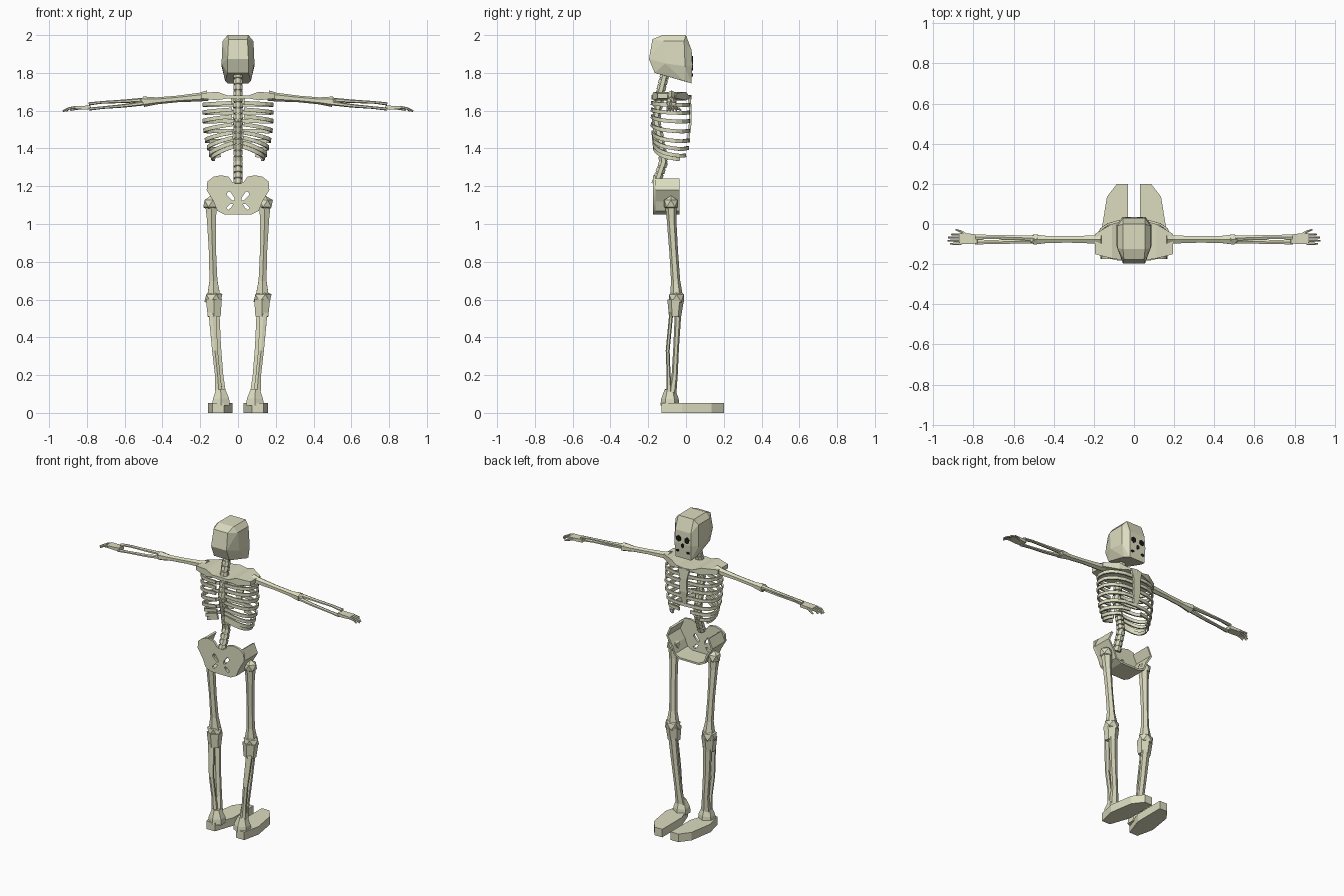
import bpy, bmesh
from math import sin, cos, pi
from mathutils import Vector, Matrix

if "Cube" in bpy.data.objects:
    bpy.data.objects.remove(bpy.data.objects["Cube"])

def material(name, rgb):
    m = bpy.data.materials.new(name)
    m.diffuse_color = (*rgb, 1)
    m.use_nodes = True
    m.node_tree.nodes["Principled BSDF"].inputs["Base Color"].default_value = m.diffuse_color
    return m

BONE = material("bone", (0.72, 0.72, 0.53))
DARK = material("socket_dark", (0.01, 0.01, 0.01))

def finish(name, bm, mat=BONE):
    bmesh.ops.recalc_face_normals(bm, faces=bm.faces)
    me = bpy.data.meshes.new(name)
    bm.to_mesh(me)
    bm.free()
    me.materials.append(mat)
    ob = bpy.data.objects.new(name, me)
    bpy.context.collection.objects.link(ob)
    return ob

def loft(bm, rings):
    rows = [[bm.verts.new(p) for p in r] for r in rings]
    n = len(rows[0])
    for a, b in zip(rows, rows[1:]):
        for k in range(n):
            bm.faces.new((a[k], a[(k + 1) % n], b[(k + 1) % n], b[k]))
    bm.faces.new(rows[0])
    bm.faces.new(rows[-1])

def tube(bm, pts, sizes, n=6, up=(0, 0, 1)):
    """n-sided bar along pts; sizes are (half width, half height)"""
    pts = [Vector(p) for p in pts]
    rings = []
    for i, p in enumerate(pts):
        t = (pts[min(i + 1, len(pts) - 1)] - pts[max(i - 1, 0)]).normalized()
        side = t.cross(Vector(up)).normalized()
        v = side.cross(t)
        w, h = sizes[min(i, len(sizes) - 1)]
        f = 1 / cos(pi / n)
        rings.append([p + side * w * f * cos(2 * pi * (k + .5) / n)
                      + v * h * f * sin(2 * pi * (k + .5) / n) for k in range(n)])
    loft(bm, rings)

def joint(name, loc, size):
    bm = bmesh.new()
    bmesh.ops.create_icosphere(bm, subdivisions=1, radius=1,
                               matrix=Matrix.Translation(loc) @ Matrix.Diagonal((*size, 1)))
    return finish(name, bm)

def prism(name, poly, z0, z1):
    bm = bmesh.new()
    loft(bm, [[(x, y, z) for x, y in poly] for z in (z0, z1)])
    return finish(name, bm)

# Skull: faceted hull, face towards +y
bm = bmesh.new()
for x, y, z in [(.055, -.125, 2), (.055, .0, 2), (.082, -.12, 1.968), (.082, -.01, 1.968),
                (.087, -.11, 1.85), (.087, -.005, 1.835), (.05, -.178, 1.978), (.055, -.196, 1.873),
                (.055, -.166, 1.80), (.055, .03, 1.92), (.058, .034, 1.84), (.055, .028, 1.745),
                (.068, -.01, 1.757)]:
    for s in (-1, 1):
        bm.verts.new((s * x, y, z))
hull = bmesh.ops.convex_hull(bm, input=bm.verts)
bmesh.ops.dissolve_limit(bm, angle_limit=0.05, verts=bm.verts, edges=bm.edges)
finish("skull", bm)

# Eye sockets, nose opening and mouth corners
bm = bmesh.new()
for x, z, w, h in [(-.03, 1.868, .016, .018), (.03, 1.868, .016, .018), (0, 1.828, .01, .014),
                   (-.038, 1.79, .01, .007), (.038, 1.79, .01, .007)]:
    tube(bm, [(x, .02, z), (x, .036, z)], [(w, h)], 6)
finish("face_openings", bm, DARK)

# Spine: stacked vertebrae on a curved core
KEYS = [(1.21, -.16), (1.33, -.118), (1.42, -.132), (1.55, -.16), (1.7, -.135), (1.84, -.1)]
def spine_y(z):
    for (a, ya), (b, yb) in zip(KEYS, KEYS[1:]):
        if z <= b:
            return ya + (yb - ya) * (z - a) / (b - a)
    return KEYS[-1][1]
bm = bmesh.new()
tube(bm, [(0, y, z) for z, y in KEYS], [(.017, .017)], 6, (0, 1, 0))
for i in range(20):
    z = 1.222 + i * .0312
    tube(bm, [(0, spine_y(z + d), z + d) for d in (-.012, .012)], [(.024, .024)], 8, (0, 1, 0))
finish("spine", bm)

# Shoulder yoke lofted from side to side
half = [(.195, -.15, -.05, 1.665, 1.692), (.11, -.172, .0, 1.655, 1.70),
        (.055, -.18, .015, 1.665, 1.68)]
cols = [(-x, *r) for x, *r in half] + [(0, -.182, .028, 1.66, 1.682)] + half[::-1]
bm = bmesh.new()
loft(bm, [[(x, yb, lo), (x, yf, lo), (x, yf, hi), (x, yb, hi)] for x, yb, yf, lo, hi in cols])
finish("shoulder_yoke", bm)

# Breastbone
bm = bmesh.new()
tube(bm, [(0, .018, 1.675), (0, .022, 1.61), (0, .022, 1.53), (0, .012, 1.45)],
     [(.04, .008), (.024, .007), (.026, .007), (.014, .006)], 4, (0, 1, 0))
finish("breastbone", bm)

# Ribs: (z at the back, half width, droop, end angle as a share of half a turn)
RIBS = [(1.642, .183, .012, 1), (1.608, .183, .02, 1), (1.572, .184, .03, 1), (1.53, .18, .04, 1),
        (1.488, .172, .05, 1), (1.462, .16, .065, .95), (1.436, .15, .075, .82), (1.415, .138, .072, .66)]
for i, (z, rx, droop, end) in enumerate(RIBS):
    bm = bmesh.new()
    ry = .1 - max(0, i - 3) * .003
    for s in (-1, 1):
        pts = []
        for k in range(10):
            a = pi * (.03 + (end - .03) * k / 9)
            c = cos(a)
            pts.append((s * rx * sin(a) ** .75, -.082 - ry * abs(c) ** .85 * (1 if c > 0 else -1),
                        z - droop * sin(min(a * .72, 2))))
        tube(bm, pts, [(.005, .010)], 4)
    finish("rib_%d" % (i + 1), bm)

# Pelvis back plate: filled outline with four openings
cu = bpy.data.curves.new("pelvis_back", 'CURVE')
cu.dimensions, cu.fill_mode, cu.extrude = '2D', 'BOTH', .007
side = [(.03, 1.222), (.05, 1.25), (.09, 1.258), (.13, 1.25), (.162, 1.225), (.166, 1.18),
        (.13, 1.12), (.11, 1.07), (.07, 1.05)]
loops = [side + [(-x, z) for x, z in side[::-1]]]
for s in (-1, 1):
    loops.append([(s * x, z) for x, z in [(.018, 1.125), (.03, 1.125), (.06, 1.155), (.055, 1.17),
                                          (.042, 1.172), (.02, 1.14)]])
    loops.append([(s * x, z) for x, z in [(.025, 1.105), (.04, 1.108), (.062, 1.085), (.052, 1.075),
                                          (.038, 1.085)]])
for pts in loops:
    sp = cu.splines.new('POLY')
    sp.points.add(len(pts) - 1)
    for q, (x, z) in zip(sp.points, pts):
        q.co = (x, z, 0, 1)
    sp.use_cyclic_u = True
cu.materials.append(BONE)
plate = bpy.data.objects.new("pelvis_back", cu)
plate.location, plate.rotation_euler = (0, -.168, 0), (pi / 2, 0, 0)
bpy.context.collection.objects.link(plate)

# Pelvis wings and floor: one bent sheet reaching forward
prof = [(.14, 1.24), (.166, 1.18), (.13, 1.12), (.11, 1.07), (.07, 1.05)]
prof = prof + [(-x, z) for x, z in prof[::-1]]
bm = bmesh.new()
rows = [[bm.verts.new((x, y, z)) for x, z in prof] for y in (-.17, -.034)]
for k in range(len(prof) - 1):
    bm.faces.new((rows[0][k], rows[0][k + 1], rows[1][k + 1], rows[1][k]))
wing = finish("pelvis_wings", bm)
sol = wing.modifiers.new("thickness", 'SOLIDIFY')
sol.thickness, sol.offset = .012, -1

for s, tag in ((-1, "left"), (1, "right")):
    # Arm
    bm = bmesh.new()
    tube(bm, [(s * .16, -.077, 1.68), (s * .2, -.077, 1.672), (s * .32, -.077, 1.662),
              (s * .43, -.077, 1.652), (s * .5, -.077, 1.647)],
         [(.024, .024), (.02, .02), (.016, .015), (.017, .016), (.026, .024)])
    finish(tag + "_upper_arm", bm)
    joint(tag + "_elbow", (s * .49, -.077, 1.65), (.035, .028, .027))
    bm = bmesh.new()
    for d in (-1, 1):
        tube(bm, [(s * .48, -.077 + d * .006, 1.65 + d * .008), (s * .6, -.077 + d * .01, 1.638 + d * .012),
                  (s * .72, -.077 + d * .013, 1.63 + d * .014), (s * .79, -.077 + d * .012, 1.622 + d * .014)],
             [(.013, .011), (.011, .008), (.01, .006), (.013, .007)])
    finish(tag + "_forearm", bm)
    # Hand
    bm = bmesh.new()
    tube(bm, [(s * .78, -.075, 1.618), (s * .82, -.074, 1.616), (s * .87, -.073, 1.617)],
         [(.022, .011), (.026, .009), (.027, .007)], 4)
    for k, tip in enumerate((.908, .925, .928, .915)):
        y = -.052 - k * .0155
        tube(bm, [(s * .86, y, 1.618), (s * .895, y, 1.612), (s * tip, y, 1.598)],
             [(.006, .006), (.0055, .0055), (.004, .004)])
    tube(bm, [(s * .83, -.058, 1.615), (s * .86, -.038, 1.61), (s * .888, -.028, 1.603)],
         [(.008, .007), (.006, .006), (.004, .004)])
    finish(tag + "_hand", bm)

    # Leg
    joint(tag + "_hip", (s * .145, -.08, 1.108), (.044, .042, .042))
    bm = bmesh.new()
    tube(bm, [(s * .142, -.08, 1.11), (s * .141, -.077, 1.03), (s * .135, -.065, .85),
              (s * .13, -.055, .70), (s * .128, -.05, .61)],
         [(.032, .028), (.024, .022), (.019, .02), (.021, .021), (.036, .03)], 6, (0, 1, 0))
    finish(tag + "_thigh", bm)
    joint(tag + "_knee", (s * .13, -.05, .608), (.053, .046, .044))
    bm = bmesh.new()
    tube(bm, [(s * .128, -.055, .6), (s * .126, -.058, .51)], [(.042, .038), (.034, .028)], 6, (0, 1, 0))
    tube(bm, [(s * .124, -.042, .53), (s * .112, -.052, .35), (s * .098, -.06, .2), (s * .09, -.075, .09)],
         [(.026, .015), (.022, .013), (.02, .014), (.028, .02)], 6, (0, 1, 0))
    tube(bm, [(s * .136, -.078, .53), (s * .122, -.097, .33), (s * .108, -.092, .2), (s * .1, -.088, .09)],
         [(.02, .009), (.015, .009), (.014, .009), (.02, .015)], 6, (0, 1, 0))
    finish(tag + "_shin", bm)
    bm = bmesh.new()
    tube(bm, [(s * .09, -.085, .04), (s * .09, -.085, .075), (s * .092, -.085, .125)],
         [(.046, .044), (.043, .04), (.024, .024)], 6, (0, 1, 0))
    finish(tag + "_ankle", bm)
    prism(tag + "_foot", [(s * x, y) for x, y in [(.03, .2), (.085, .2), (.135, .135), (.16, -.02),
          (.135, -.13), (.075, -.13), (.03, .0)]], 0, .052)
